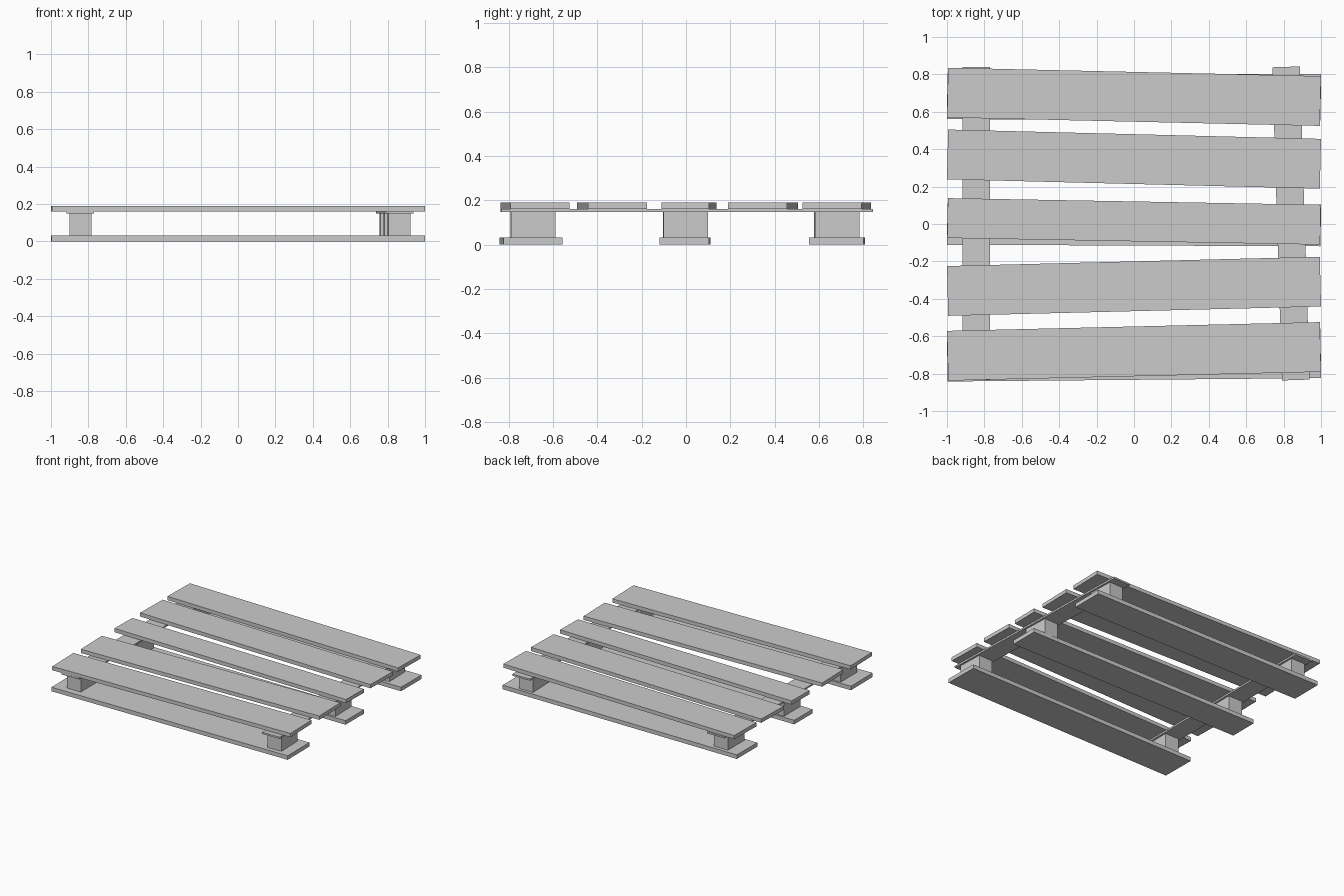
import bpy
import math

cube = bpy.data.objects.get("Cube")
if cube:
    bpy.data.objects.remove(cube, do_unlink=True)

# Single flat colour
grey = bpy.data.materials.new("plain_grey")
grey.use_nodes = True
colour = (0.6, 0.6, 0.6, 1)
grey.diffuse_color = colour
grey.node_tree.nodes["Principled BSDF"].inputs["Base Color"].default_value = colour

# Heights of the stacked layers
BOARD_TOP, RUNNER_TOP, BLOCK_TOP, BASE_TOP = 0.19, 0.161, 0.148, 0.031


def box(name, x, y, size_x, size_y, low, high, angle=0):
    bpy.ops.mesh.primitive_cube_add(size=1, location=(x, y, (low + high) / 2))
    part = bpy.context.object
    part.name = name
    part.scale = (size_x, size_y, high - low)
    part.rotation_euler.z = angle
    bpy.ops.object.transform_apply(location=False, rotation=True, scale=True)
    part.data.materials.append(grey)


# Deck boards, each nailed on slightly crooked: y, width, slope
deck = [(-0.681, 0.266, 0.0235), (-0.333, 0.266, 0.025), (0.014, 0.213, -0.0178),
        (0.347, 0.266, -0.025), (0.68, 0.266, -0.0225)]
for i, (y, width, slope) in enumerate(deck, 1):
    box(f"deck_board_{i}", 0, y, 1.994, width, RUNNER_TOP, BOARD_TOP, math.atan(slope))

# Bottom boards
base = [("front", -0.7, 0.266, 0.009), ("middle", -0.004, 0.222, -0.004),
        ("back", 0.681, 0.247, -0.003)]
for side, y, width, slope in base:
    box(f"{side}_bottom_board", 0, y, 1.997, width, 0, BASE_TOP, math.atan(slope))

# Thin runners with three spacer blocks each; the left one is skewed
for side, x, slope in (("right", -0.843, 0), ("left", 0.839, 0.031)):
    angle = math.atan(slope)
    box(f"{side}_runner", x, 0.003, 0.148, 1.675, BLOCK_TOP, RUNNER_TOP, angle)
    for place, y in (("front", -0.69), ("middle", -0.003), ("back", 0.68)):
        box(f"{place}_{side}_block", x - slope * y, y, 0.118, 0.2, BASE_TOP, BLOCK_TOP, angle)
